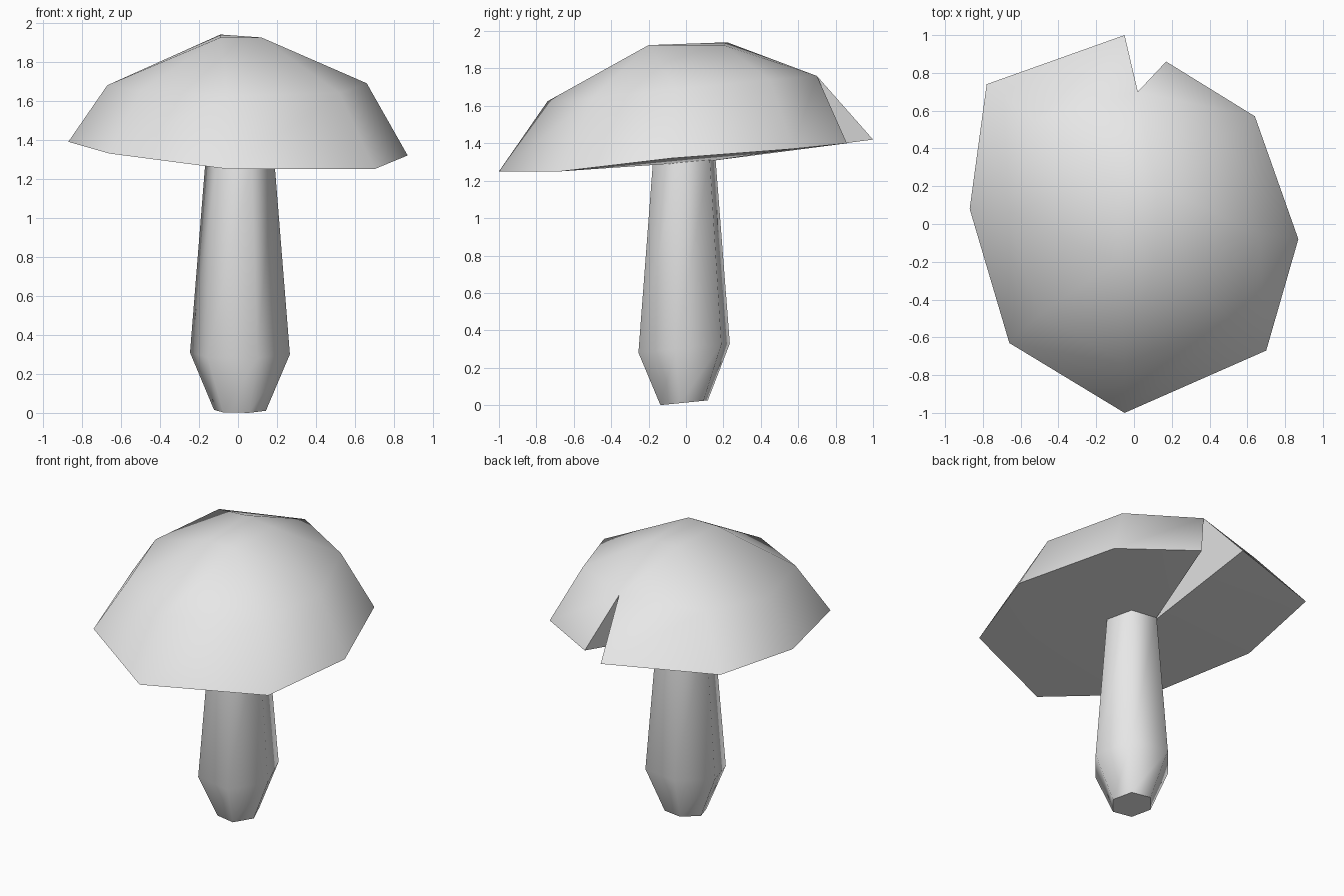
import bpy, bmesh
from math import sin, cos, radians

cube = bpy.data.objects.get("Cube")
if cube:
    bpy.data.objects.remove(cube, do_unlink=True)

grey = bpy.data.materials.new("light_grey")
grey.use_nodes = True
grey.diffuse_color = (0.8, 0.8, 0.8, 1)
grey.node_tree.nodes["Principled BSDF"].inputs["Base Color"].default_value = (0.8, 0.8, 0.8, 1)


def finish(bm, name):
    bmesh.ops.recalc_face_normals(bm, faces=bm.faces)
    mesh = bpy.data.meshes.new(name)
    bm.to_mesh(mesh)
    bm.free()
    mesh.materials.append(grey)
    obj = bpy.data.objects.new(name, mesh)
    bpy.context.collection.objects.link(obj)
    bpy.ops.object.select_all(action='DESELECT')
    obj.select_set(True)
    bpy.context.view_layer.objects.active = obj
    bpy.ops.object.shade_smooth_by_angle(angle=radians(62))
    return obj


def add_face(bm, *verts):
    unique = list(dict.fromkeys(verts))
    if len(unique) > 2:
        bm.faces.new(unique)


# Cap: lopsided eight-sided dome, split at the back
bm = bmesh.new()
ring = lambda pts: [bm.verts.new(p) for p in pts]
rim = ring([(-.05, 1, 1.42), (-.78, .74, 1.44), (-.87, .08, 1.39), (-.66, -.63, 1.33),
            (-.05, -1, 1.25), (.70, -.67, 1.25), (.87, -.08, 1.32), (.64, .57, 1.37),
            (.17, .86, 1.40)])
mid = ring([(.02, .70, 1.76), (-.53, .55, 1.74), (-.67, .06, 1.68), (-.50, -.48, 1.65),
            (-.05, -.74, 1.625), (.52, -.50, 1.64), (.66, -.05, 1.69), (.47, .45, 1.74)])
tl, bl, br, tr = ring([(-.09, .22, 1.94), (-.09, -.20, 1.925), (.12, -.20, 1.925), (.12, .20, 1.925)])
inner = bm.verts.new((-.06, .13, 1.305))
crown = [tr, tl, tl, bl, bl, br, br, tr]
for i in range(8):
    j = (i + 1) % 8
    add_face(bm, rim[i], rim[i + 1], mid[j], mid[i])
    add_face(bm, mid[i], mid[j], crown[j], crown[i])
    add_face(bm, rim[i + 1], rim[i], inner)
add_face(bm, tl, bl, br, tr)
# Walls of the split
add_face(bm, rim[0], mid[0], inner)
add_face(bm, rim[8], inner, mid[0])
finish(bm, "mushroom_cap")

# Stem: tilted six-sided column, widest low down
bm = bmesh.new()
loops = []
for radius, height in ((.135, .013), (.26, .305), (.178, 1.31)):
    loop = []
    for k in range(6):
        a = radians(50 + 60 * k)
        x, y = radius * cos(a), radius * sin(a)
        loop.append(bm.verts.new((x + .01, y - .01, height + .1 * y)))
    loops.append(loop)
for low, high in zip(loops, loops[1:]):
    for k in range(6):
        n = (k + 1) % 6
        add_face(bm, low[k], low[n], high[n], high[k])
add_face(bm, *loops[0])
add_face(bm, *loops[-1])
finish(bm, "mushroom_stem")
